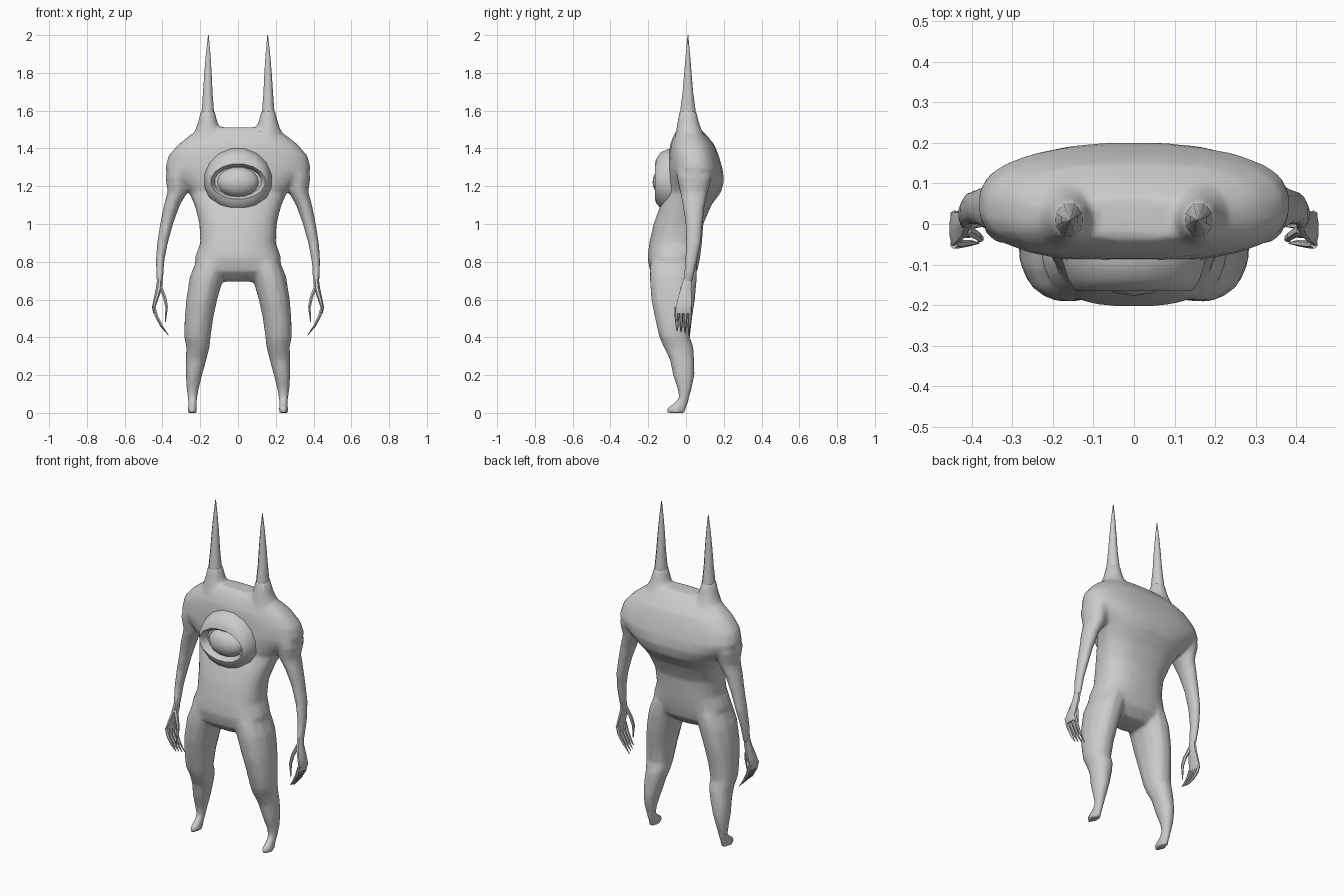
import bpy, bmesh, math

skin = bpy.data.materials.new("grey_skin")
skin.diffuse_color = (0.6, 0.6, 0.6, 1)


def spow(v, e):
    return math.copysign(abs(v) ** e, v)


def loft(name, rings, sides=12, square=2.0, axis='Z', mirror=False):
    """Skin through elliptical rings (cx, cy, cz, r1, r2) stacked along an axis."""
    bm = bmesh.new()
    for sx in ((1, -1) if mirror else (1,)):
        loops = []
        for cx, cy, cz, r1, r2 in rings:
            loop = []
            for i in range(sides):
                a = 2 * math.pi * (i + 0.5) / sides
                u = r1 * spow(math.cos(a), 2 / square)
                v = r2 * spow(math.sin(a), 2 / square)
                p = (cx + u, cy + v, cz) if axis == 'Z' else (cx + u, cy, cz + v)
                loop.append(bm.verts.new((p[0] * sx, p[1], p[2])))
            loops.append(loop)
        for a, b in zip(loops, loops[1:]):
            for i in range(sides):
                j = (i + 1) % sides
                bm.faces.new((a[i], a[j], b[j], b[i]))
        bm.faces.new(loops[0])
        bm.faces.new(loops[-1])
    bmesh.ops.recalc_face_normals(bm, faces=bm.faces[:])
    me = bpy.data.meshes.new(name)
    bm.to_mesh(me)
    bm.free()
    me.materials.append(skin)
    ob = bpy.data.objects.new(name, me)
    bpy.context.collection.objects.link(ob)
    return ob


def select(obs):
    bpy.ops.object.select_all(action='DESELECT')
    for o in obs:
        o.select_set(True)
    bpy.context.view_layer.objects.active = obs[0]


# Torso with broad shoulders, narrow waist and forward hips
body = loft("body", [
    (0, -.06, .695, .11, .07), (0, -.065, .75, .215, .125),
    (0, -.065, .82, .23, .14), (0, -.055, .90, .20, .14),
    (0, -.04, 1.0, .205, .132), (0, 0, 1.1, .23, .135),
    (0, .045, 1.17, .262, .142), (0, .052, 1.23, .33, .15),
    (0, .05, 1.29, .388, .145), (0, .042, 1.36, .37, .133),
    (0, .033, 1.42, .318, .118), (0, .022, 1.47, .255, .088),
    (0, .015, 1.512, .18, .052)], sides=24, square=2.5)

# Legs running down into small pointed feet
legs = loft("legs", [
    (.14, -.065, .80, .085, .125), (.165, -.067, .72, .092, .128),
    (.192, -.068, .60, .084, .118), (.207, -.066, .50, .077, .10),
    (.215, -.06, .40, .071, .082), (.212, -.04, .35, .063, .08),
    (.222, -.02, .28, .055, .065), (.233, -.012, .20, .044, .058),
    (.24, -.007, .13, .033, .038), (.241, -.01, .08, .025, .027),
    (.241, -.028, .05, .022, .04), (.241, -.052, .025, .024, .052),
    (.241, -.052, 0, .024, .052)], square=2.2, mirror=True)

# Long thin arms
arms = loft("arms", [
    (.30, .045, 1.34, .055, .09), (.322, .045, 1.25, .063, .095),
    (.32, .042, 1.17, .054, .075), (.35, .041, 1.1, .043, .06),
    (.378, .043, 1.0, .035, .046), (.40, .04, .90, .029, .041),
    (.413, .026, .80, .023, .032), (.414, .008, .69, .017, .025)], mirror=True)

# Flared roots of the horns
roots = loft("horn_roots", [
    (.16, .02, 1.42, .10, .09), (.16, .018, 1.48, .075, .075),
    (.16, .012, 1.53, .055, .06), (.16, .01, 1.60, .037, .045)], mirror=True)

# Fuse the body parts into one soft skin
select([body, legs, arms, roots])
bpy.ops.object.join()
remesh = body.modifiers.new("fuse", 'REMESH')
remesh.mode = 'VOXEL'
remesh.voxel_size = 0.011
soften = body.modifiers.new("soften", 'SMOOTH')
soften.factor = 0.5
soften.iterations = 5
reduce = body.modifiers.new("reduce", 'DECIMATE')
reduce.ratio = 0.15
for m in ("fuse", "soften", "reduce"):
    bpy.ops.object.modifier_apply(modifier=m)
if not body.data.materials:
    body.data.materials.append(skin)
parts = [body]

# Horn spikes
parts.append(loft("horns", [
    (.16, .01, 1.55, .042, .05), (.16, .01, 1.60, .035, .044),
    (.16, .01, 1.70, .027, .03), (.159, .01, 1.80, .021, .021),
    (.158, .01, 1.90, .013, .012), (.157, .01, 2.0, .002, .002)],
    sides=8, mirror=True))

# Raised eyelid ring with a hollow socket
parts.append(loft("eyelids", [
    (0, -.03, 1.23, .185, .18), (0, -.09, 1.23, .18, .172),
    (0, -.135, 1.23, .166, .152), (0, -.158, 1.227, .152, .118),
    (0, -.165, 1.225, .145, .095), (0, -.15, 1.225, .136, .083),
    (0, -.115, 1.225, .125, .078)], sides=16, axis='Y'))

# Eyeball
bpy.ops.mesh.primitive_uv_sphere_add(segments=16, ring_count=10, radius=1,
                                     location=(0, -.105, 1.222))
eye = bpy.context.object
eye.name = "eyeball"
eye.scale = (.112, .072, .08)
eye.data.materials.append(skin)
parts.append(eye)

# Palms
parts.append(loft("palms", [
    (.414, .008, .71, .015, .023), (.418, .0, .66, .018, .03),
    (.435, -.008, .60, .013, .04), (.446, -.012, .56, .010, .044),
    (.440, -.014, .525, .009, .044)], sides=8, mirror=True))

# Four clawed fingers curling inward, and a thumb
for i in range(4):
    y = .022 - .024 * i
    tip = y - .006 + .003 * i
    parts.append(loft(f"finger_{i + 1}", [
        (.445, y, .56, .009, .011), (.431, y, .51, .010, .010),
        (.405, tip, .46, .009, .008), (.368 + .005 * i, tip, .41 + .008 * i, .002, .002)],
        sides=6, mirror=True))
parts.append(loft("thumb", [
    (.412, -.012, .67, .012, .015), (.388, -.028, .61, .010, .012),
    (.378, -.036, .56, .008, .009), (.384, -.042, .48, .002, .002)],
    sides=6, mirror=True))

for o in parts:
    select([o])
    bpy.ops.object.shade_smooth_by_angle(angle=math.radians(50))
